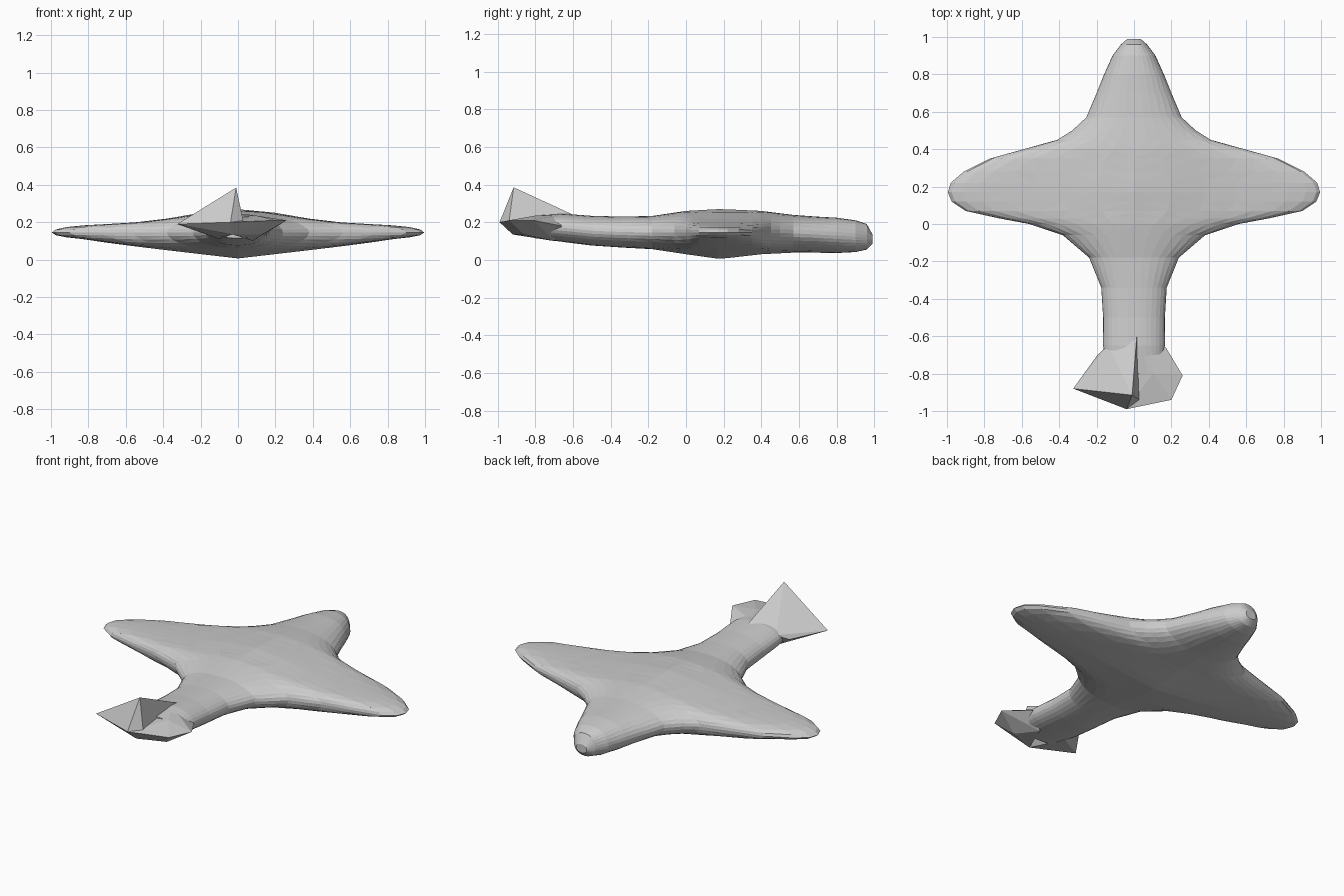
import bpy
import bmesh
import math

cube = bpy.data.objects.get("Cube")
if cube:
    bpy.data.objects.remove(cube, do_unlink=True)

grey = bpy.data.materials.new("plain grey")
grey.use_nodes = True
colour = (0.6, 0.6, 0.6, 1.0)
grey.diffuse_color = colour
grey.node_tree.nodes["Principled BSDF"].inputs["Base Color"].default_value = colour


def finish(bm, name):
    """Turn a bmesh into a flat-shaded object with outward normals."""
    bmesh.ops.recalc_face_normals(bm, faces=bm.faces[:])
    mesh = bpy.data.meshes.new(name)
    bm.to_mesh(mesh)
    bm.free()
    mesh.materials.append(grey)
    for polygon in mesh.polygons:
        polygon.use_smooth = False
    obj = bpy.data.objects.new(name, mesh)
    bpy.context.collection.objects.link(obj)
    return obj


def interpolate(stations, y):
    """Linear lookup in a list of (y, values...) sorted from nose to tail."""
    if y >= stations[0][0]:
        return stations[0][1:]
    for a, b in zip(stations, stations[1:]):
        if y >= b[0]:
            t = (a[0] - y) / (a[0] - b[0])
            return tuple(p + (q - p) * t for p, q in zip(a[1:], b[1:]))
    return stations[-1][1:]


# Half width of the outline along y: nose, wings, narrow tail boom
outline = [
    (0.99, 0.035), (0.96, 0.07), (0.9, 0.115), (0.8, 0.16), (0.7, 0.2),
    (0.57, 0.255), (0.5, 0.33), (0.45, 0.41), (0.4, 0.59), (0.35, 0.77),
    (0.28, 0.91), (0.22, 0.98), (0.17, 0.995), (0.12, 0.975), (0.07, 0.9),
    (0.03, 0.72), (0, 0.56), (-0.06, 0.38), (-0.18, 0.24), (-0.34, 0.175),
    (-0.5, 0.165), (-0.65, 0.165), (-0.8, 0.15),
]

# Centre line heights along y: top, edge, underside
heights = [
    (0.99, 0.135, 0.11, 0.085), (0.96, 0.19, 0.115, 0.055),
    (0.87, 0.22, 0.125, 0.035), (0.6, 0.235, 0.14, 0.04),
    (0.4, 0.26, 0.145, 0.03), (0.18, 0.27, 0.145, 0.005),
    (0, 0.26, 0.145, 0.03), (-0.2, 0.23, 0.145, 0.06),
    (-0.45, 0.23, 0.15, 0.07), (-0.65, 0.245, 0.17, 0.095),
    (-0.8, 0.235, 0.19, 0.115),
]


def section(y, width, steps=16):
    """One closed cross-section, thinning out towards the wing tips."""
    top, edge, bottom = interpolate(heights, y)
    power = 2.6 + 5 * max(0, width - 0.2)

    def point(u, upper):
        s = math.sin(u * math.pi / 2)
        x = s * width
        roundness = math.sqrt(max(0, 1 - abs(s) ** power))
        if upper:
            wing_top = min(top, 0.19)
            limit = wing_top + (top - wing_top) * math.exp(-(x / 0.38) ** 2)
        else:
            limit = bottom + (0.105 - bottom) * min(1, abs(x) / 0.85)
        return x, y, edge + (limit - edge) * roundness

    across = [2 * i / steps - 1 for i in range(steps + 1)]
    return ([point(u, True) for u in across]
            + [point(u, False) for u in reversed(across[1:-1])])


# Body, wings and boom lofted as one skin
bm = bmesh.new()
rings = [[bm.verts.new(p) for p in section(y, w)] for y, w in outline]
for a, b in zip(rings, rings[1:]):
    for i in range(len(a)):
        j = (i + 1) % len(a)
        bm.faces.new((a[i], a[j], b[j], b[i]))
bm.faces.new(rings[0])
bm.faces.new(rings[-1])
bmesh.ops.triangulate(bm, faces=bm.faces[:])
finish(bm, "body_and_wings")


def faceted_solid(name, points):
    """Convex faceted block around a few corner points."""
    bm = bmesh.new()
    for p in points:
        bm.verts.new(p)
    result = bmesh.ops.convex_hull(bm, input=bm.verts[:])
    loose = [v for v in bm.verts if not v.link_faces]
    bmesh.ops.delete(bm, geom=loose, context='VERTS')
    return finish(bm, name)


# Tail: raised pyramid fin on the right, low block on the left
peak = (-0.01, -0.915, 0.385)
tail_end = (-0.04, -0.99, 0.2)
centre_end = (0.03, -0.94, 0.2)
keel = (-0.03, -0.92, 0.135)
faceted_solid("tail_fin_right", [
    peak, tail_end, centre_end, keel, (-0.325, -0.88, 0.19),
    (0.015, -0.6, 0.24), (-0.14, -0.65, 0.2), (-0.195, -0.7, 0.17),
    (-0.1, -0.7, 0.11),
])
faceted_solid("tail_block_left", [
    tail_end, centre_end, keel, (0.2, -0.94, 0.21), (0.26, -0.81, 0.21),
    (0.17, -0.66, 0.18), (0.03, -0.66, 0.24), (0.1, -0.8, 0.235),
    (0.13, -0.86, 0.135), (0.08, -0.7, 0.1),
])
